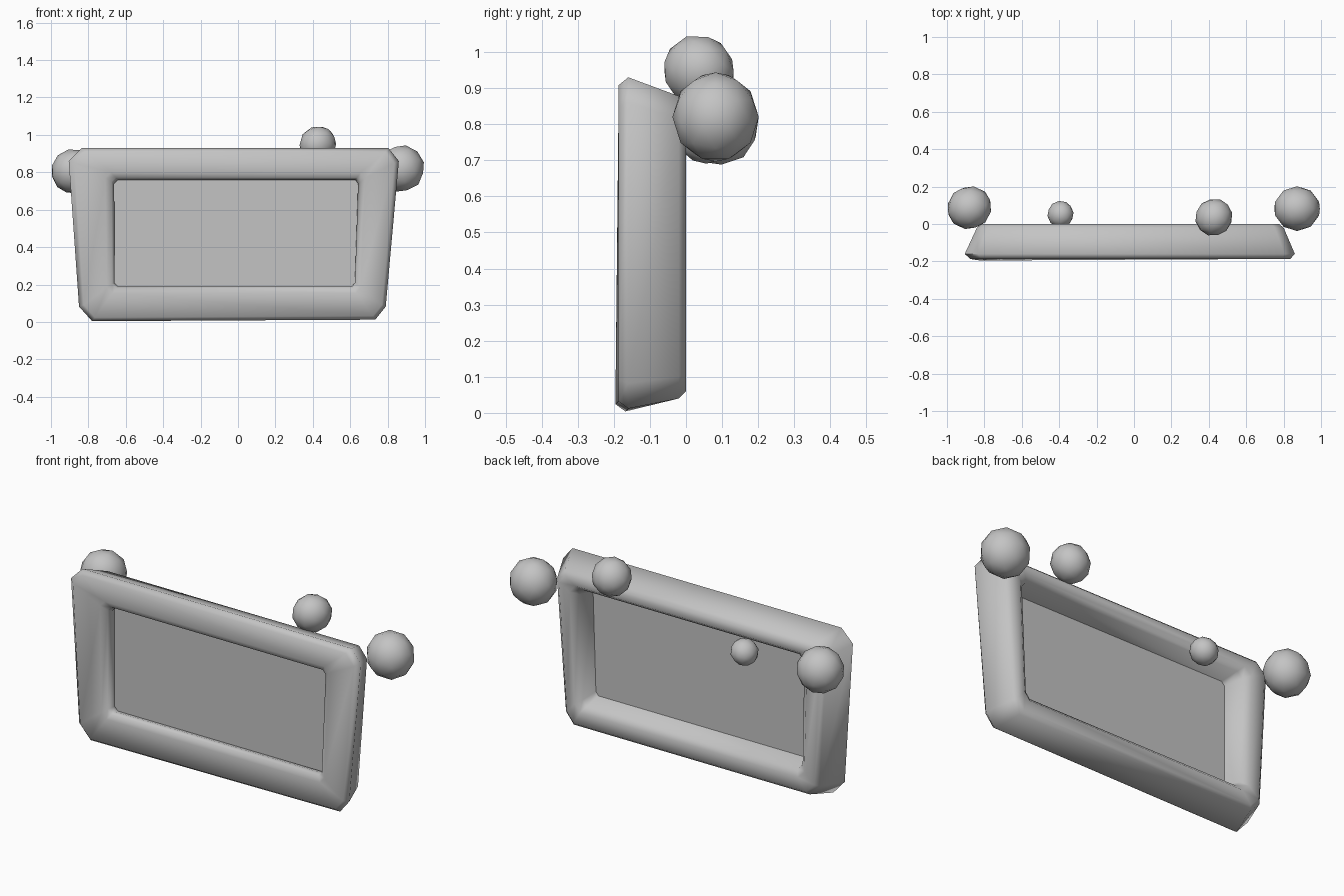
import bpy, bmesh, math

if "Cube" in bpy.data.objects:
    bpy.data.objects.remove(bpy.data.objects["Cube"])

grey = bpy.data.materials.new("plain grey")
grey.diffuse_color = (0.55, 0.55, 0.55, 1)
grey.use_nodes = True
grey.node_tree.nodes["Principled BSDF"].inputs["Base Color"].default_value = grey.diffuse_color


def finish(name, bm, angle):
    bmesh.ops.recalc_face_normals(bm, faces=bm.faces)
    me = bpy.data.meshes.new(name)
    bm.to_mesh(me)
    bm.free()
    ob = bpy.data.objects.new(name, me)
    bpy.context.collection.objects.link(ob)
    me.materials.append(grey)
    bpy.ops.object.select_all(action='DESELECT')
    ob.select_set(True)
    bpy.context.view_layer.objects.active = ob
    bpy.ops.object.shade_smooth_by_angle(angle=math.radians(angle))
    return ob


def outline(y, lb, lt, rb, rt, zb, zt, c):
    """Tapered rectangle with clipped corners."""
    return [(lb + c, y, zb), (rb - c * 0.8, y, zb), (rb, y, zb + c), (rt, y, zt - c),
            (rt - c * 0.8, y, zt), (lt + c, y, zt), (lt, y, zt - c), (lb, y, zb + c)]


# Frame: loops running from the panel edge, round the front, outside and back
panel_edge = (-0.12, -0.667, -0.667, 0.633, 0.65, 0.181, 0.765, 0.02)
loops = [
    panel_edge,
    (-0.15, -0.66, -0.662, 0.625, 0.642, 0.19, 0.76, 0.02),
    (-0.173, -0.672, -0.675, 0.632, 0.655, 0.182, 0.772, 0.022),
    (-0.187, -0.70, -0.71, 0.655, 0.68, 0.155, 0.80, 0.03),
    (-0.187, -0.825, -0.875, 0.77, 0.835, 0.032, 0.908, 0.06),
    (-0.160, -0.85, -0.905, 0.79, 0.86, 0.012, 0.93, 0.07),
    (-0.02, -0.80, -0.84, 0.745, 0.80, 0.04, 0.878, 0.06),
    (0.0, -0.78, -0.815, 0.725, 0.775, 0.06, 0.86, 0.05),
    (-0.002, -0.72, -0.735, 0.68, 0.71, 0.125, 0.815, 0.04),
    (-0.03, -0.69, -0.70, 0.65, 0.675, 0.155, 0.79, 0.03),
]
bm = bmesh.new()
rings = [[bm.verts.new(p) for p in outline(*l)] for l in loops]
for a, b in zip(rings, rings[1:] + rings[:1]):
    for i in range(8):
        j = (i + 1) % 8
        bm.faces.new((a[i], a[j], b[j], b[i]))
# The front left corner of the bottom edge sags slightly
for ring in rings[4:6]:
    ring[0].co.z -= 0.008
    ring[0].co.y -= 0.008
    ring[7].co.y -= 0.008
finish("frame", bm, 62)

# Flat panel filling the opening
bm = bmesh.new()
bm.faces.new([bm.verts.new(p) for p in outline(*panel_edge)])
finish("panel", bm, 30)

# Faceted balls behind the top edge
balls = [("right_ball", 0.872, 0.082, 0.82, 0.126), ("left_ball", -0.88, 0.087, 0.805, 0.121),
         ("top_ball", 0.427, 0.036, 0.948, 0.102), ("small_ball", -0.393, 0.052, 0.76, 0.072)]
for k, (name, x, y, z, r) in enumerate(balls):
    bm = bmesh.new()
    bmesh.ops.create_icosphere(bm, subdivisions=2, radius=r)
    ob = finish(name, bm, 60)
    ob.location = (x, y, z)
    ob.rotation_euler = (0.3 * k, 0.2, 0.5 * k)
    ob.scale = (1, 0.95, 1)
